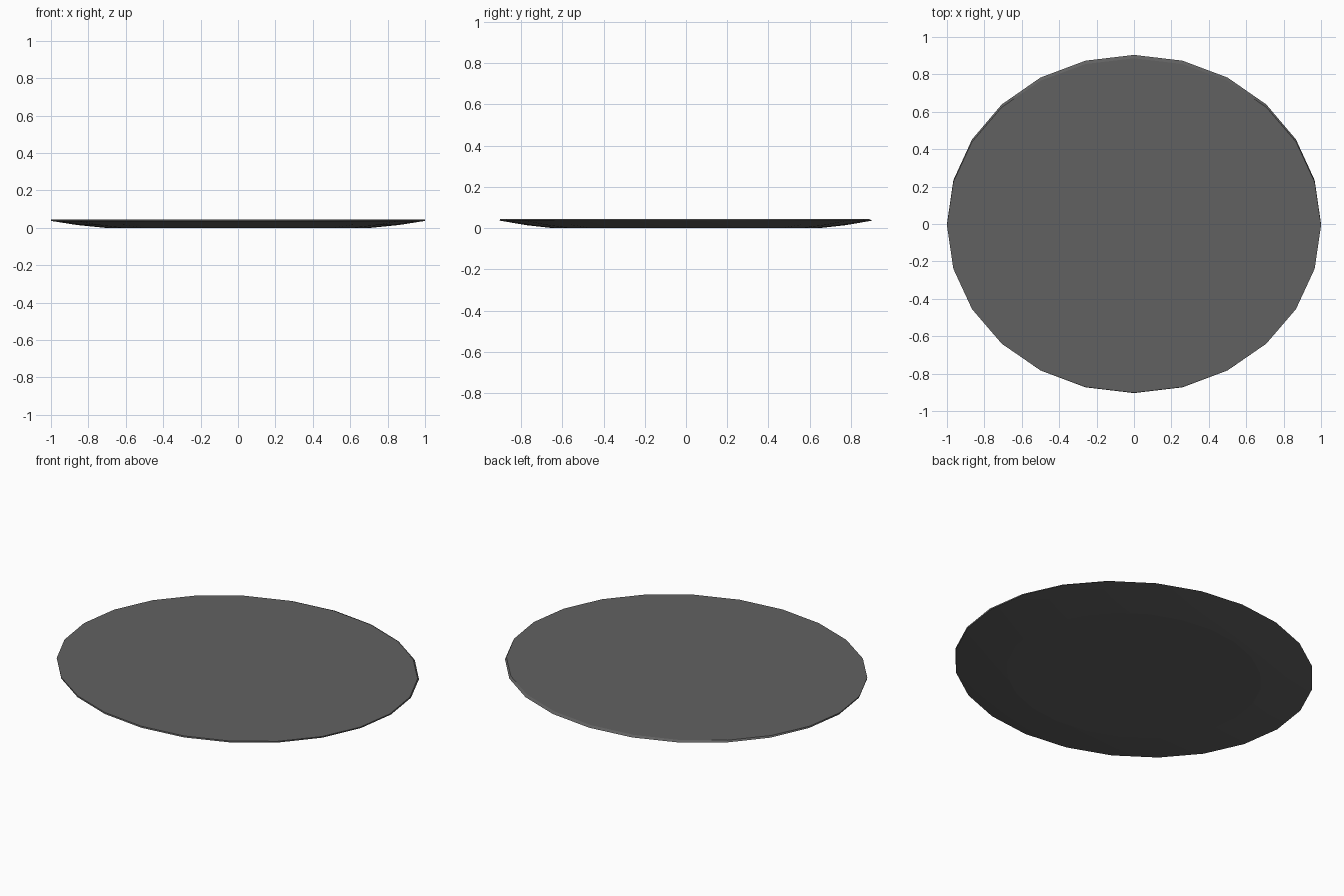
import bpy, bmesh, math

if "Cube" in bpy.data.objects:
    bpy.data.objects.remove(bpy.data.objects["Cube"])

SIDES = 24
bm = bmesh.new()


def ring(rx, ry, z, cy=0.0):
    """One elliptical ring of vertices."""
    return [bm.verts.new((rx * math.cos(a), cy + ry * math.sin(a), z))
            for a in (2 * math.pi * i / SIDES for i in range(SIDES))]


# Shallow dish profile: flat foot, gently curved underside, rim, top set forward
rings = [
    ring(0.71, 0.64, 0.0),
    ring(0.86, 0.775, 0.015),
    ring(1.0, 0.904, 0.037),
    ring(1.0, 0.894, 0.045, -0.008),
]
for low, high in zip(rings, rings[1:]):
    for i in range(SIDES):
        j = (i + 1) % SIDES
        bm.faces.new((low[i], low[j], high[j], high[i])).smooth = True

# Flat foot and flat top
bm.faces.new(rings[0][::-1])
bm.faces.new(rings[-1])

# Crisp edge around the rim
bm.edges.ensure_lookup_table()
rim = set(rings[2])
for e in bm.edges:
    if e.verts[0] in rim and e.verts[1] in rim:
        e.smooth = False

mesh = bpy.data.meshes.new("round_plate")
bm.to_mesh(mesh)
bm.free()
plate = bpy.data.objects.new("round_plate", mesh)
bpy.context.collection.objects.link(plate)

# Dark grey finish
mat = bpy.data.materials.new("dark_grey")
mat.diffuse_color = (0.12, 0.12, 0.12, 1)
mat.use_nodes = True
mat.node_tree.nodes["Principled BSDF"].inputs["Base Color"].default_value = mat.diffuse_color
mesh.materials.append(mat)
